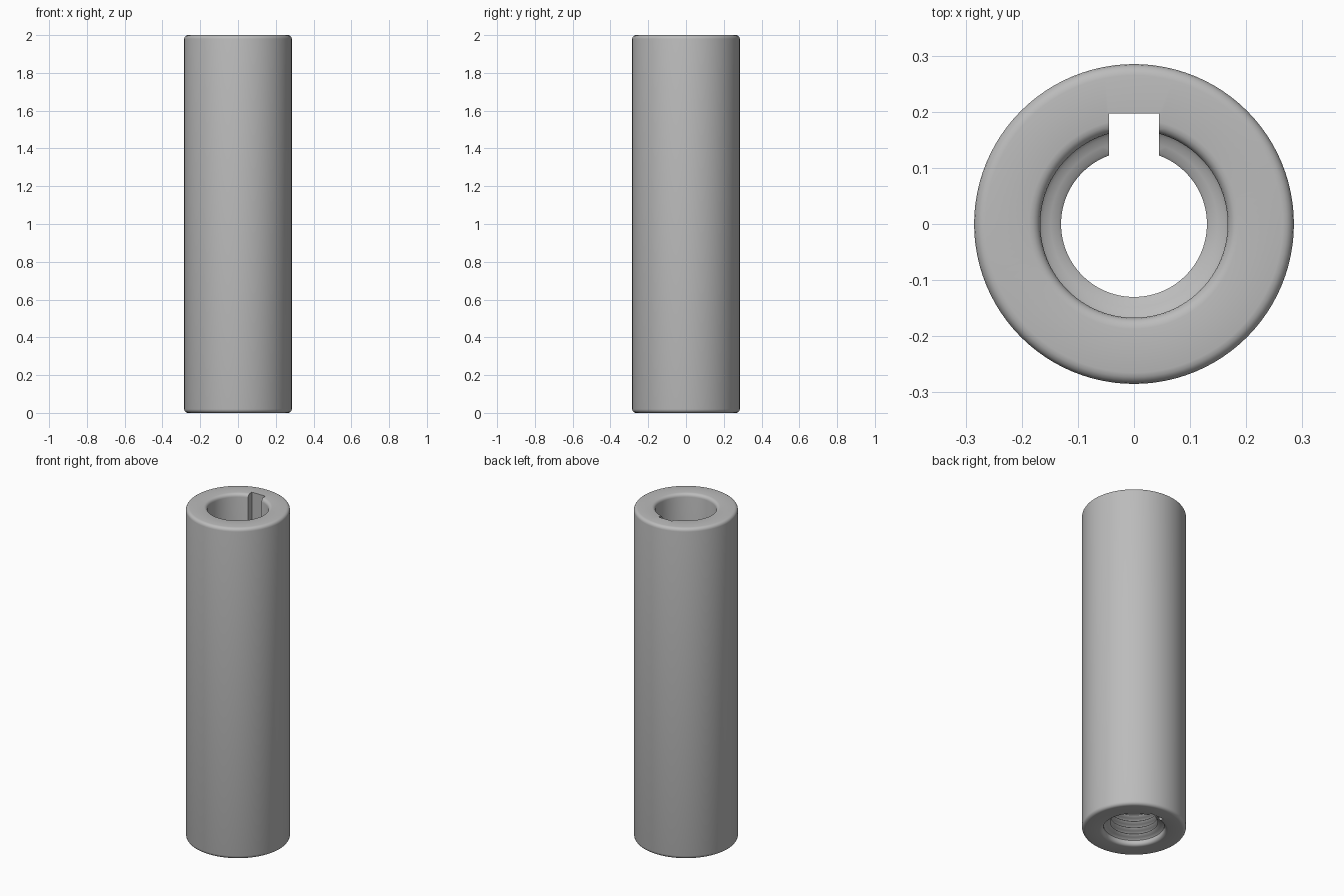
import bpy, bmesh, math

old = bpy.data.objects.get("Cube")
if old:
    bpy.data.objects.remove(old, do_unlink=True)

HEIGHT, OUTER, BORE, CREST = 2.0, 0.285, 0.167, 0.13
FILLET, SEGMENTS = 0.02, 96
PITCH, RIDGES = 0.04, 24

steel = bpy.data.materials.new("grey steel")
steel.use_nodes = True
steel.diffuse_color = (0.5, 0.5, 0.5, 1)
steel.node_tree.nodes["Principled BSDF"].inputs["Base Color"].default_value = (0.5, 0.5, 0.5, 1)


def arc(cr, cz, start, end, steps=4):
    """Rounded corner in the radius/height plane, angles in degrees."""
    angles = [math.radians(start + (end - start) * i / steps) for i in range(steps + 1)]
    return [(cr + FILLET * math.cos(a), cz + FILLET * math.sin(a)) for a in angles]


# Sleeve section: rounded rims, then the ridged lower bore
profile = arc(OUTER - FILLET, FILLET, -90, 0)
profile += arc(OUTER - FILLET, HEIGHT - FILLET, 0, 90)
profile += arc(BORE + FILLET, HEIGHT - FILLET, 90, 180)
steps = 8
for i in range(RIDGES * steps, -1, -1):
    wave = (1 - math.cos(2 * math.pi * i / steps)) / 2
    profile.append((BORE - (BORE - CREST) * wave, 0.03 + PITCH * i / steps))
profile += arc(BORE + FILLET, FILLET, 180, 270)

# Spin the closed section into a solid
bm = bmesh.new()
rings = []
for s in range(SEGMENTS):
    a = 2 * math.pi * s / SEGMENTS
    rings.append([bm.verts.new((r * math.cos(a), r * math.sin(a), z)) for r, z in profile])
count = len(profile)
for s in range(SEGMENTS):
    here, there = rings[s], rings[(s + 1) % SEGMENTS]
    for i in range(count):
        j = (i + 1) % count
        bm.faces.new((here[i], there[i], there[j], here[j]))
bmesh.ops.recalc_face_normals(bm, faces=bm.faces)
mesh = bpy.data.meshes.new("sleeve")
bm.to_mesh(mesh)
bm.free()
sleeve = bpy.data.objects.new("sleeve", mesh)
bpy.context.collection.objects.link(sleeve)
mesh.materials.append(steel)

# Keyway cut along the full bore
bpy.ops.mesh.primitive_cube_add(size=1, location=(0, 0.0985, HEIGHT / 2))
cutter = bpy.context.object
cutter.name = "keyway_cutter"
cutter.scale = (0.09, 0.197, HEIGHT + 0.2)
cutter.data.materials.append(steel)

keyway = sleeve.modifiers.new("keyway", "BOOLEAN")
keyway.operation = "DIFFERENCE"
keyway.solver = "EXACT"
keyway.object = cutter
bpy.ops.object.select_all(action="DESELECT")
sleeve.select_set(True)
bpy.context.view_layer.objects.active = sleeve
bpy.ops.object.modifier_apply(modifier=keyway.name)
bpy.data.objects.remove(cutter, do_unlink=True)
bpy.ops.object.shade_smooth_by_angle(angle=math.radians(30))
